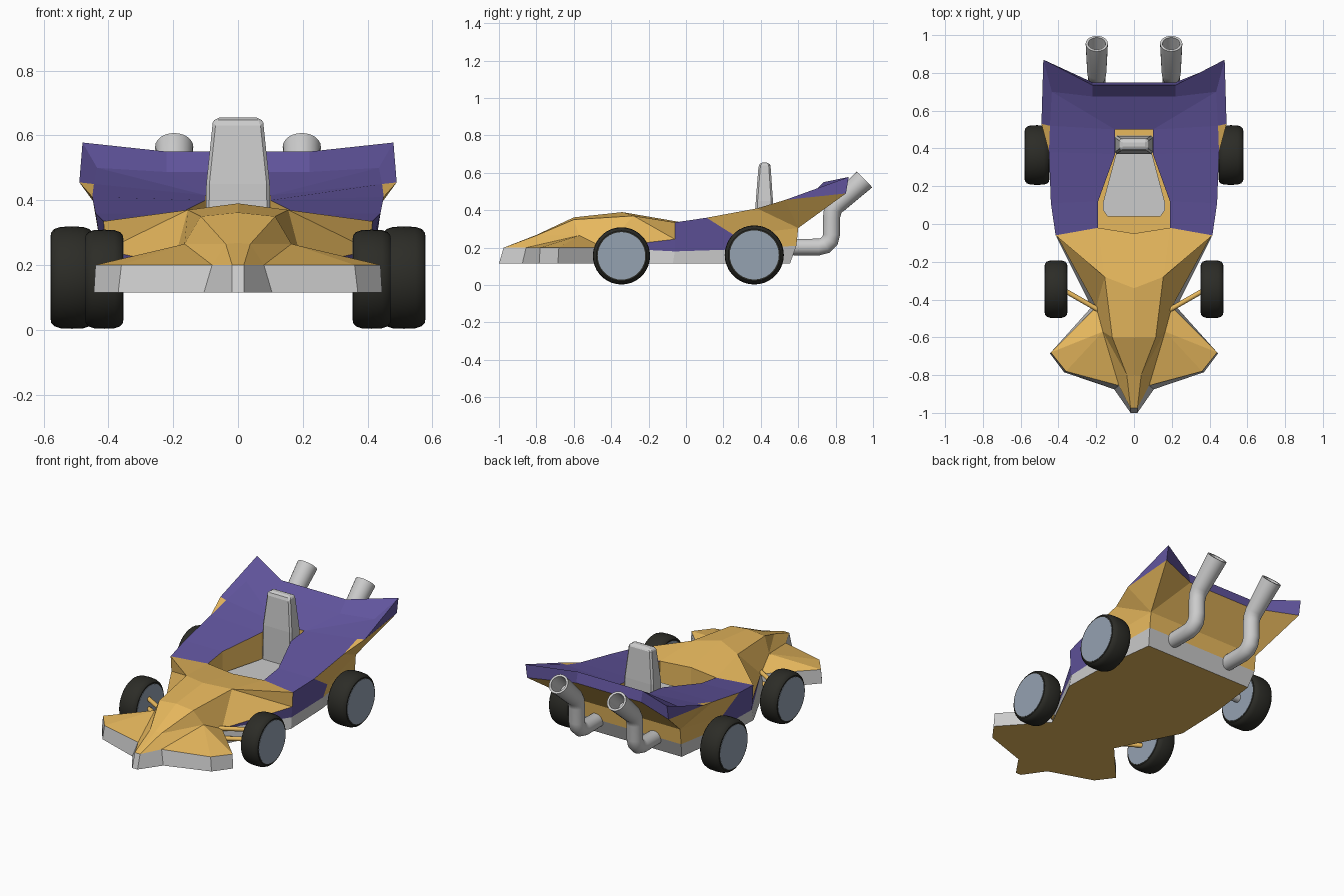
import bpy, bmesh
from math import sin, cos, pi, radians
from mathutils import Vector

if "Cube" in bpy.data.objects:
    bpy.data.objects.remove(bpy.data.objects["Cube"])


def material(name, rgb):
    m = bpy.data.materials.new(name)
    m.diffuse_color = (*rgb, 1)
    m.use_nodes = True
    m.node_tree.nodes["Principled BSDF"].inputs["Base Color"].default_value = m.diffuse_color
    return m


YELLOW = material("yellow_paint", (0.80, 0.48, 0.11))
PURPLE = material("purple_paint", (0.12, 0.09, 0.34))
RUBBER = material("rubber", (0.025, 0.025, 0.02))
HUB = material("hub_metal", (0.30, 0.36, 0.44))


def finish(name, bm, mats=(), flip=False, smooth=None):
    bmesh.ops.remove_doubles(bm, verts=bm.verts, dist=0.0005)
    bmesh.ops.recalc_face_normals(bm, faces=bm.faces)
    if flip:
        bmesh.ops.reverse_faces(bm, faces=bm.faces)
    me = bpy.data.meshes.new(name)
    bm.to_mesh(me)
    bm.free()
    for m in mats:
        me.materials.append(m)
    ob = bpy.data.objects.new(name, me)
    bpy.context.collection.objects.link(ob)
    if smooth:
        bpy.ops.object.select_all(action='DESELECT')
        ob.select_set(True)
        bpy.context.view_layer.objects.active = ob
        bpy.ops.object.shade_smooth_by_angle(angle=radians(smooth))
    return ob


def panels(name, pts, groups, mats, flip=False):
    """Faceted panels on the right half, mirrored to the left; groups = one face string per material."""
    bm = bmesh.new()
    for side in (1, -1):
        vs = {k: bm.verts.new((side * x, y, z)) for k, (x, y, z) in pts.items()}
        for slot, faces in enumerate(groups):
            for f in faces.split():
                names = f.split("-")
                face = bm.faces.new([vs[n] for n in names[::side]])
                face.material_index = slot
    return finish(name, bm, mats, flip)


def loft(name, rings, mat=None, smooth=None):
    bm = bmesh.new()
    loops = [[bm.verts.new(p) for p in r] for r in rings]
    n = len(rings[0])
    for a, b in zip(loops, loops[1:]):
        for i in range(n):
            bm.faces.new((a[i], a[(i + 1) % n], b[(i + 1) % n], b[i]))
    bm.faces.new(loops[0])
    bm.faces.new(loops[-1])
    return finish(name, bm, [mat] if mat else [], smooth=smooth)


def rod(name, a, b, r, mat=None):
    a, b = Vector(a), Vector(b)
    q = (b - a).to_track_quat('Z', 'Y')
    circle = [q @ Vector((r * cos(i * pi / 6), r * sin(i * pi / 6), 0)) for i in range(12)]
    return loft(name, [[c + p for p in circle] for c in (a, b)], mat, 40)


# Shared seam between skirt and bodywork
SEAM = {"a": (0, -.975, .2), "b": (.018, -.975, .2), "s1": (.08, -.855, .2), "s2": (.36, -.78, .2),
        "s3": (.44, -.68, .2), "s4": (.2, -.44, .2), "r": (.405, -.06, .18), "u": (.41, .24, .19),
        "R": (.38, .59, .21), "R0": (0, .59, .21)}

# Grey skirt with coloured underside
low = [(0, -1), (.018, -1), (.105, -.875), (.37, -.785), (.445, -.685), (.225, -.44),
       (.41, -.07), (.4, .24), (.36, .556), (0, .556)]
skirt = dict(SEAM)
skirt.update({k + "_": (x, y, .115) for k, (x, y) in zip(SEAM, low)})
keys = list(SEAM)
sides = " ".join(f"{p}-{p}_-{q}_-{q}" for p, q in zip(keys, keys[1:]))
under = "-".join(k + "_" for k in reversed(keys))
panels("lower_skirt", skirt, [sides, under], [None, YELLOW])

# Nose, front wings and hood
hood = dict(SEAM)
hood.update({"c": (0, -.8, .268), "d": (.038, -.8, .265), "e": (0, -.6, .362), "f": (.115, -.6, .35),
             "g": (0, -.34, .39), "h": (.155, -.28, .37), "i": (0, -.05, .335), "j": (.19, -.02, .335),
             "k": (.415, -.06, .335), "m": (.165, -.57, .265), "q": (.41, -.06, .245)})
panels("nose_hood", hood,
       ["a-b-d-c c-d-f-e e-f-h-g g-h-j-i h-k-j b-s1-d d-s1-m d-m-f s1-s2-m s2-s3-m s3-s4-m "
        "f-m-s4-h h-s4-q h-q-k", "s4-r-q"], [YELLOW, PURPLE])

# Rear deck, spoiler and rear bodywork
rear = {k: SEAM[k] for k in ("r", "u", "R", "R0")}
rear.update({"k": hood["k"], "j": hood["j"], "q": hood["q"],
             "l": (.19, .12, .355), "m": (.1, .37, .4), "n": (.1, .5, .415), "n0": (0, .5, .415),
             "t": (.44, .11, .36), "v": (.45, .38, .41), "w": (.445, .52, .45), "p": (.49, .53, .455),
             "x0": (0, .675, .487), "x1": (.22, .675, .487), "x2": (.435, .7, .5),
             "y0": (0, .735, .55), "y1": (.22, .735, .55), "y2": (.48, .87, .578),
             "z0": (0, .75, .487), "z1": (.22, .75, .487), "z2": (.48, .855, .49),
             "g": (.425, .26, .265), "R2": (.38, .6, .305), "e0": (0, .6, .305)})
panels("rear_bodywork", rear,
       ["g-u-R-R2 t-g-R2-v v-R2-p v-p-w p-R2-z2 R2-R-R0-e0 R2-e0-z0-z1 R2-z1-z2",
        "k-q-r-u-g-t j-k-t-l l-t-v-m m-v-w-n n-w-x2 n-x2-x1 n-x1-x0-n0 "
        "x0-x1-y1-y0 x1-x2-y2-y1 w-p-y2-x2 y0-y1-z1-z0 y1-y2-z2-z1 p-z2-y2"], [YELLOW, PURPLE])

# Cockpit tub
rim = {"i": hood["i"], **{k: rear[k] for k in ("j", "l", "m", "n", "n0")}}
tub = dict(rim)
tub.update({k + "_": (x, y, .2) for k, (x, y, z) in rim.items()})
ks = list(rim)
walls = " ".join(f"{p}-{p}_-{q}_-{q}" for p, q in zip(ks, ks[1:]))
panels("cockpit_tub", tub, [walls + " " + "-".join(k + "_" for k in ks)], [YELLOW], flip=True)

# Seat
half = [(.14, .04), (.165, .075), (.165, .11), (.09, .39)]
outline = half + [(-x, y) for x, y in reversed(half)]
loft("seat_cushion", [[(x, y, z) for x, y in outline] for z in (.195, .24)])
back = loft("seat_back", [[(w, y0, z), (w, y1, z), (-w, y1, z), (-w, y0, z)] for z, w, y0, y1 in
                          [(.2, .1, .37, .47), (.45, .098, .373, .465), (.64, .078, .388, .452),
                           (.655, .068, .4, .442)]])
bev = back.modifiers.new("bevel", 'BEVEL')
bev.width, bev.segments = .012, 1

# Wheels: tyre, hub and axle parts on both sides
SEG = 36


def turned(name, cx, cy, cz, profile, mat):
    return loft(name, [[(cx + dx, cy + r * cos(2 * pi * i / SEG), cz + r * sin(2 * pi * i / SEG))
                        for i in range(SEG)] for dx, r in profile], mat, 35)


for s, side in ((1, "right"), (-1, "left")):
    for end, x, y, r, w in (("front", .413, -.345, .153, .058), ("rear", .513, .365, .158, .064)):
        prof = [(-1, .83), (-1, .88), (-.85, .95), (-.55, .99), (0, 1), (.55, .99), (.85, .95), (1, .88), (1, .83)]
        turned(f"{end}_tyre_{side}", s * x, y, r + .003, [(a * w, b * r) for a, b in prof], RUBBER)
        turned(f"{end}_hub_{side}", s * x, y, r + .003, [(-w - .002, .83 * r), (w + .002, .83 * r)], HUB)
    for z in (.145, .205):
        rod(f"front_arm_{side}", (s * .38, -.345, z), (s * .17, -.465, z), .013, YELLOW)
    rod(f"rear_axle_{side}", (s * .3, .365, .161), (s * .5, .365, .161), .025)

    # Exhaust pipe: (y, z, pitch, radius), last rings turn inward for the open mouth
    path = [(.52, .203, 0, .043), (.71, .203, 0, .045), (.745, .213, 30, .046), (.77, .238, 60, .046),
            (.778, .27, 90, .046), (.778, .36, 90, .046), (.785, .4, 75, .048), (.806, .43, 50, .051),
            (.955, .565, 44, .059), (.955, .565, 44, .046), (.87, .488, 44, .042)]
    rings = []
    for y, z, deg, r in path:
        a = radians(deg)
        rings.append([(s * .197 + r * cos(t), y - r * sin(t) * sin(a), z + r * sin(t) * cos(a))
                      for t in (2 * pi * i / 24 for i in range(24))])
    loft(f"exhaust_{side}", rings, None, 40)
